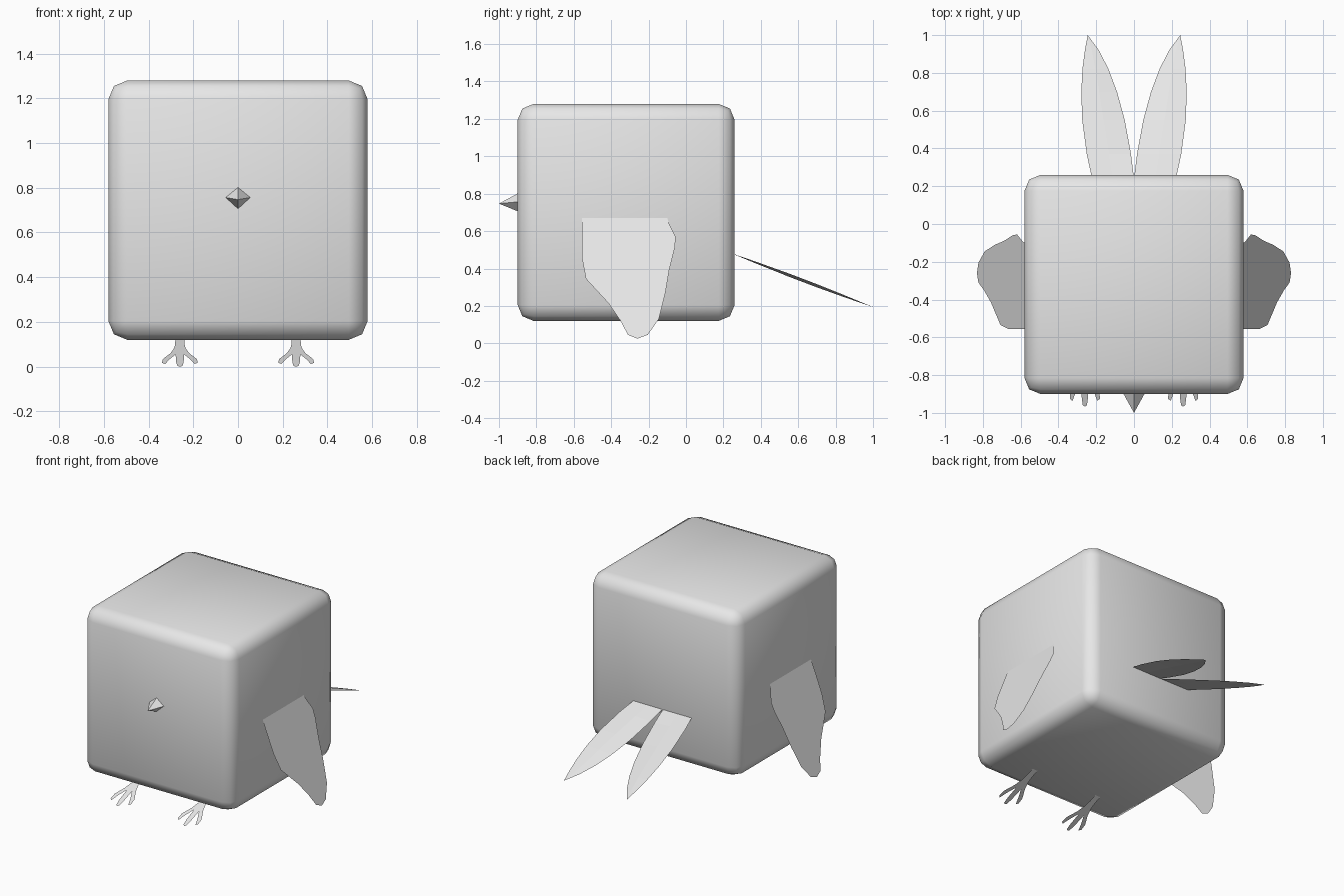
import bpy, bmesh, math
from mathutils import Vector

if "Cube" in bpy.data.objects:
    bpy.data.objects.remove(bpy.data.objects["Cube"])

grey = bpy.data.materials.new("plain grey")
grey.diffuse_color = (0.8, 0.8, 0.8, 1)
grey.use_nodes = True
grey.node_tree.nodes["Principled BSDF"].inputs["Base Color"].default_value = grey.diffuse_color


def add_object(name, bm, up=None):
    """Turn a bmesh into an object; sheets are turned to face the 'up' direction."""
    bm.normal_update()
    if up is not None:
        flip = [f for f in bm.faces if f.normal.dot(Vector(up)) < 0]
        bmesh.ops.reverse_faces(bm, faces=flip)
    me = bpy.data.meshes.new(name)
    bm.to_mesh(me)
    bm.free()
    me.materials.append(grey)
    ob = bpy.data.objects.new(name, me)
    bpy.context.collection.objects.link(ob)
    return ob


def sheet(name, points, up):
    """Flat thin panel from one closed outline."""
    bm = bmesh.new()
    bm.faces.new([bm.verts.new(p) for p in points])
    bmesh.ops.triangulate(bm, faces=bm.faces[:])
    return add_object(name, bm, up)


# Body: rounded cube
bm = bmesh.new()
bmesh.ops.create_cube(bm, size=1.16)
bmesh.ops.translate(bm, verts=bm.verts, vec=(0, -0.32, 0.70))
bmesh.ops.bevel(bm, geom=bm.edges[:], offset=0.085, segments=2, profile=0.5,
                affect='EDGES')
for f in bm.faces:
    f.smooth = True
add_object("body", bm)

# Beak: four-sided pyramid
bm = bmesh.new()
tip = bm.verts.new((0, -1.0, 0.747))
base = [bm.verts.new(p) for p in ((0.058, -0.895, 0.757), (0, -0.895, 0.804),
                                  (-0.058, -0.895, 0.757), (0, -0.895, 0.704))]
for i in range(4):
    bm.faces.new((tip, base[i], base[(i + 1) % 4]))
bmesh.ops.recalc_face_normals(bm, faces=bm.faces)
bm.normal_update()
if sum(f.normal.y for f in bm.faces) > 0:
    bmesh.ops.reverse_faces(bm, faces=bm.faces[:])
add_object("beak", bm)

# Outlines: wing in (y, z), half foot in (x, z)
WING = [(-0.555, 0.67), (-0.10, 0.67), (-0.09, 0.64), (-0.055, 0.57),
        (-0.06, 0.51), (-0.09, 0.39), (-0.11, 0.27), (-0.145, 0.13),
        (-0.205, 0.045), (-0.26, 0.025), (-0.31, 0.045), (-0.35, 0.12),
        (-0.415, 0.215), (-0.535, 0.345), (-0.555, 0.45), (-0.557, 0.6)]
FOOT = [(0.02, 0.135), (0.021, 0.10), (0.026, 0.082), (0.042, 0.06),
        (0.076, 0.034), (0.08, 0.017), (0.066, 0.012), (0.045, 0.034),
        (0.019, 0.055), (0.017, 0.02), (0.011, 0.003)]
# Tail feather rows: y, inner x, outer x
TAIL = [(0.24, 0.0, 0.222), (0.37, 0.016, 0.25), (0.55, 0.049, 0.274),
        (0.70, 0.09, 0.279), (0.82, 0.135, 0.273), (0.92, 0.186, 0.26)]

for s, side in ((1, "right"), (-1, "left")):
    # Wing: sloping out from the side of the body
    sheet(side + "_wing",
          [(s * (0.58 + 0.39 * (0.67 - z)), y, z) for y, z in WING], (s, 0, 0.4))

    # Foot: three toes on a forward sloping sheet
    full = FOOT + [(0, 0)] + [(-x, z) for x, z in reversed(FOOT)]
    sheet(side + "_foot",
          [(s * 0.26 + x, -0.967 + z / 0.4, z) for x, z in full], (0, -0.4, 1))

    # Tail feather: long blade, slightly tilted with a soft centre fold
    bm = bmesh.new()
    rows = []
    for y, a, b in TAIL:
        z = 0.475 - 0.38 * (y - 0.26)
        lift = 0.009 * math.sin(math.pi * (y - 0.24) / 0.76)
        rows.append([bm.verts.new((s * a, y, z - lift)),
                     bm.verts.new((s * (a + b) / 2, y, z + lift * 0.5)),
                     bm.verts.new((s * b, y, z + lift))])
    for r, q in zip(rows, rows[1:]):
        for i in range(2):
            bm.faces.new((r[i], r[i + 1], q[i + 1], q[i]))
    tip = bm.verts.new((s * 0.245, 1.0, 0.194))
    for i in range(2):
        bm.faces.new((rows[-1][i], rows[-1][i + 1], tip))
    add_object(side + "_tail_feather", bm, (0, 0, 1))
